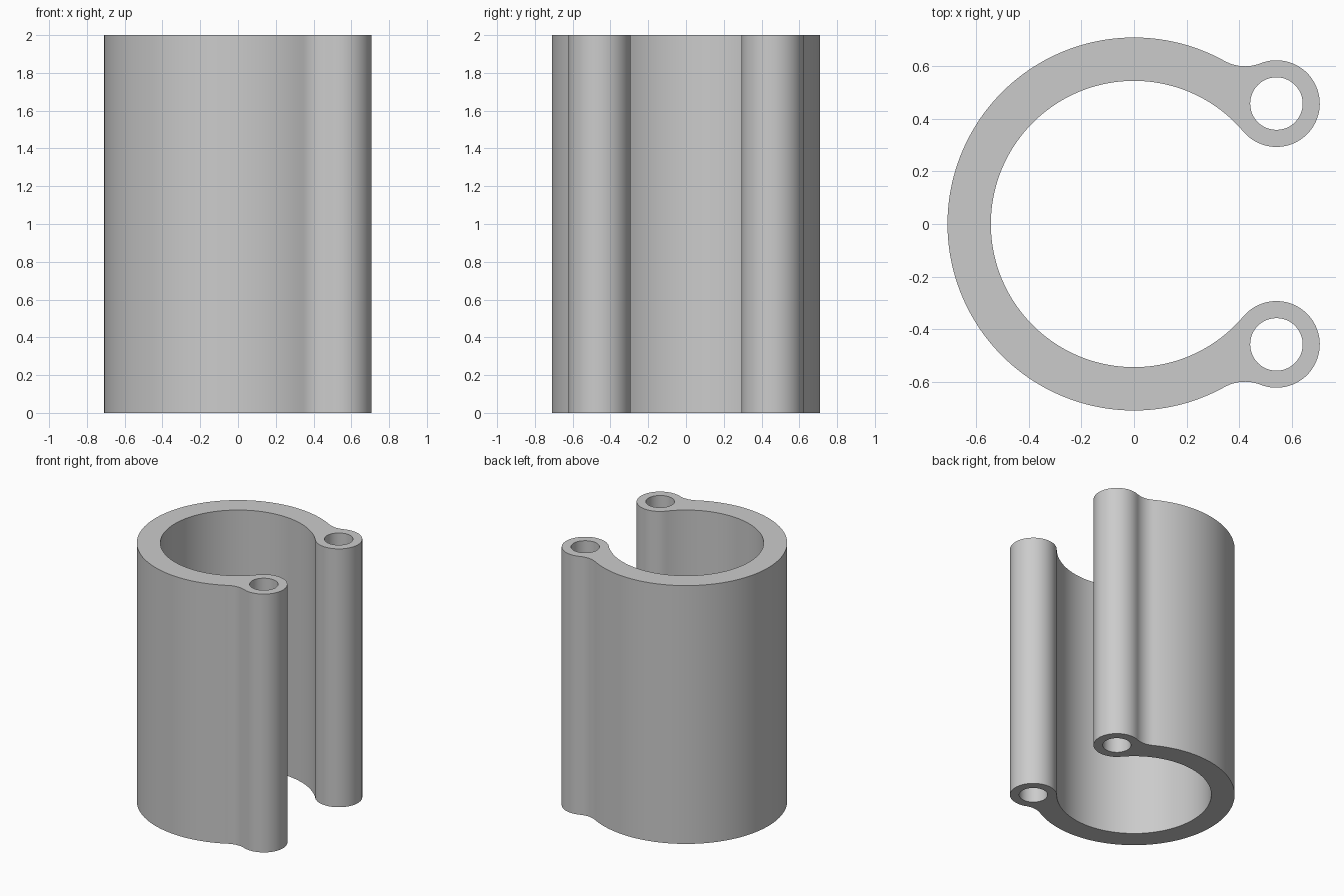
import bpy, bmesh, math
from mathutils import Vector

if "Cube" in bpy.data.objects:
    bpy.data.objects.remove(bpy.data.objects["Cube"])

HEIGHT = 2.0
R_OUT, R_IN = 0.71, 0.545          # main ring
R_BOSS, R_HOLE = 0.165, 0.10       # tubes at the ends of the ring
R_FILLET = 0.16                    # blend between ring and tube
BOSS_ANGLE = math.radians(40.2)


def arc(c, r, a0, a1, n):
    return [Vector((c.x + r * math.cos(a0 + (a1 - a0) * i / n),
                    c.y + r * math.sin(a0 + (a1 - a0) * i / n))) for i in range(n + 1)]


def heading(v):
    return math.atan2(v.y, v.x)


origin = Vector((0, 0))
boss = R_OUT * Vector((math.cos(BOSS_ANGLE), math.sin(BOSS_ANGLE)))

# Fillet centre: tangent to both the outer ring and the tube
p, q, d = R_OUT + R_FILLET, R_BOSS + R_FILLET, R_OUT
fillet = p * Vector((1, 0))
turn = BOSS_ANGLE + math.acos((p * p + d * d - q * q) / (2 * p * d))
fillet = p * Vector((math.cos(turn), math.sin(turn)))

# Upper half of the C outline, from inner left round to outer left
half = arc(origin, R_IN, math.pi, BOSS_ANGLE, 56)
half += arc(boss, R_BOSS, BOSS_ANGLE + math.pi, heading(fillet - boss) + 2 * math.pi, 40)[1:]
half += arc(fillet, R_FILLET, heading(boss - fillet), heading(-fillet), 12)[1:]
half += arc(origin, R_OUT, turn, math.pi, 56)[1:]
outline = half + [Vector((v.x, -v.y)) for v in reversed(half[1:-1])]

# Holes through both tubes
loops = [outline]
for s in (1, -1):
    loops.append(arc(Vector((boss.x, s * boss.y)), R_HOLE, 0, 2 * math.pi, 48)[:-1])

# Fill the profile and extrude it upwards
bm = bmesh.new()
edges = []
for loop in loops:
    vs = [bm.verts.new((v.x, v.y, 0)) for v in loop]
    edges += [bm.edges.new((vs[i], vs[(i + 1) % len(vs)])) for i in range(len(vs))]
bmesh.ops.triangle_fill(bm, use_beauty=True, use_dissolve=False, edges=edges)
ext = bmesh.ops.extrude_face_region(bm, geom=bm.faces[:], use_keep_orig=True)
bmesh.ops.translate(bm, vec=(0, 0, HEIGHT),
                    verts=[g for g in ext["geom"] if isinstance(g, bmesh.types.BMVert)])
bmesh.ops.recalc_face_normals(bm, faces=bm.faces[:])
mesh = bpy.data.meshes.new("clip_sleeve")
bm.to_mesh(mesh)
bm.free()

grey = bpy.data.materials.new("light grey")
grey.diffuse_color = (0.6, 0.6, 0.6, 1)
grey.use_nodes = True
grey.node_tree.nodes["Principled BSDF"].inputs["Base Color"].default_value = grey.diffuse_color
mesh.materials.append(grey)

obj = bpy.data.objects.new("clip_sleeve", mesh)
bpy.context.collection.objects.link(obj)
bpy.context.view_layer.objects.active = obj
obj.select_set(True)
bpy.ops.object.shade_smooth_by_angle(angle=math.radians(30))
